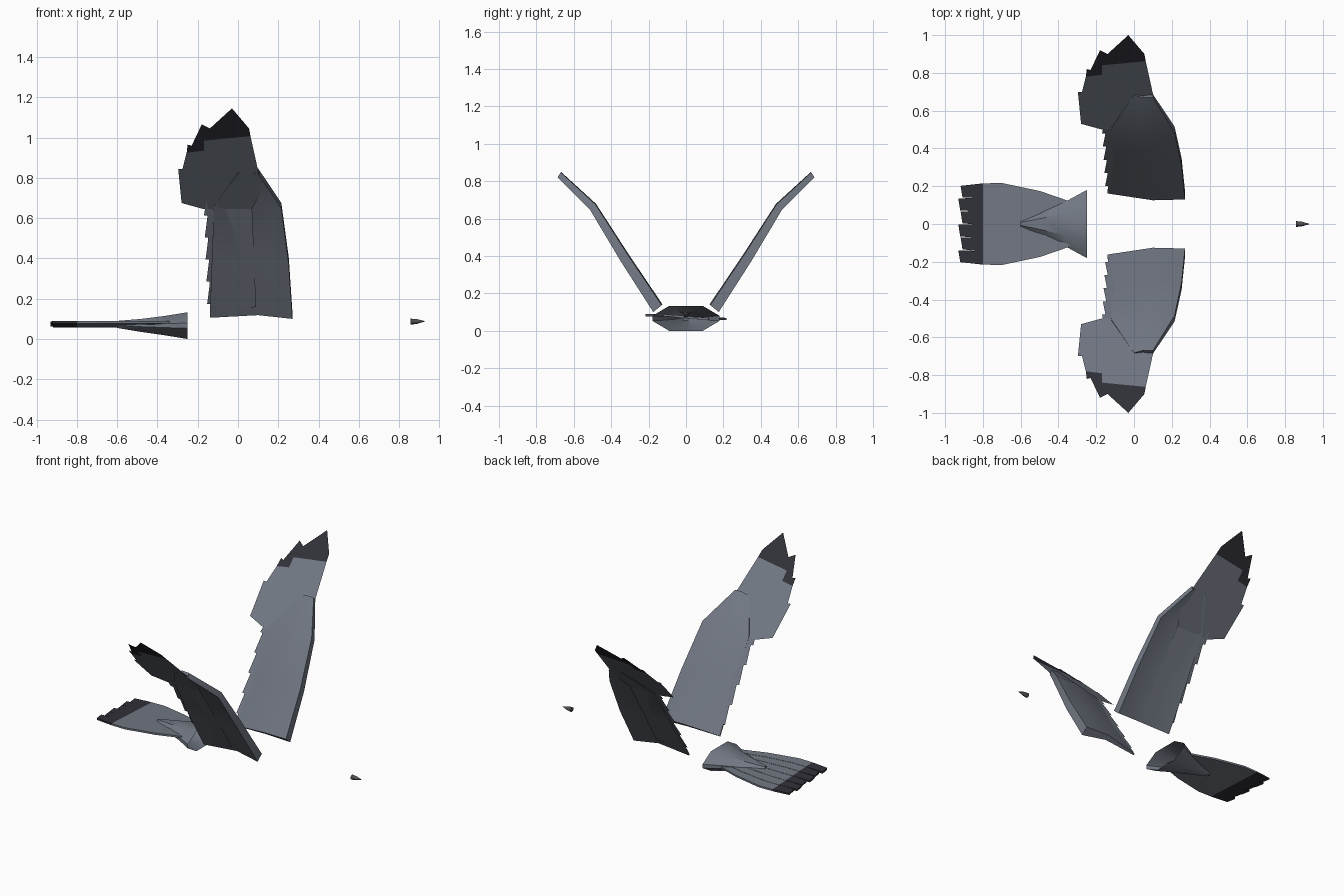
import bpy, bmesh, math

cube = bpy.data.objects.get("Cube")
if cube:
    bpy.data.objects.remove(cube, do_unlink=True)


def material(name, colour):
    m = bpy.data.materials.new(name)
    m.use_nodes = True
    m.diffuse_color = (*colour, 1)
    node = next(n for n in m.node_tree.nodes if n.type == "BSDF_PRINCIPLED")
    node.inputs["Base Color"].default_value = (*colour, 1)
    node.inputs["Roughness"].default_value = 0.8
    return m


GREY = material("slate_grey", (0.165, 0.185, 0.225))
DARK = material("charcoal", (0.03, 0.03, 0.04))
BEAK = material("beak_grey", (0.085, 0.085, 0.095))


def finish(name, bm, mats, smooth=True, mirror=False):
    mesh = bpy.data.meshes.new(name)
    bm.to_mesh(mesh)
    bm.free()
    ob = bpy.data.objects.new(name, mesh)
    bpy.context.collection.objects.link(ob)
    for m in mats:
        mesh.materials.append(m)
    if mirror:
        mod = ob.modifiers.new("mirror", "MIRROR")
        mod.use_axis = (False, True, False)
        mod.use_mirror_merge = False
    if smooth:
        bpy.ops.object.select_all(action="DESELECT")
        ob.select_set(True)
        bpy.context.view_layer.objects.active = ob
        bpy.ops.object.shade_smooth_by_angle(angle=math.radians(35))
    return ob


def loft(bm, rings, cap_start=True, cap_end=True):
    loops = [[bm.verts.new(p) for p in ring] for ring in rings]
    n = len(loops[0])
    for a, b in zip(loops, loops[1:]):
        for i in range(n):
            j = (i + 1) % n
            bm.faces.new((a[i], a[j], b[j], b[i]))
    if cap_start:
        bm.faces.new(loops[0])
    if cap_end:
        bm.faces.new(loops[-1])
    bmesh.ops.recalc_face_normals(bm, faces=bm.faces)


# Wing arm: cambered section, thick at the leading edge
# station: leading x, ridge x, trailing x, upper (y, z), lower (y, z)
stations = [
    (0.27, 0.10, -0.14, (0.13, 0.137), (0.175, 0.10)),
    (0.252, 0.09, -0.13, (0.31, 0.405), (0.348, 0.37)),
    (0.215, 0.07, -0.12, (0.484, 0.676), (0.515, 0.65)),
    (0.10, 0.05, 0.0, (0.67, 0.847), (0.687, 0.82)),
]


def section(lead, ridge, trail, up, low):
    shape = [(lead, 1), (ridge, 1.1), (trail, 0.3), (trail, 0.15), (ridge, 0.5), (lead, 0)]
    return [(x, low[0] + h * (up[0] - low[0]), low[1] + h * (up[1] - low[1]))
            for x, h in shape]


bm = bmesh.new()
loft(bm, [section(*s) for s in stations])
finish("wing_arms", bm, [GREY], mirror=True)


# Flight feathers: thin sheets bent upward at the wrist
def sheet_z(y):
    return y + 0.145 if y > 0.5 else 0.645 + (y - 0.5) * 1.567


def sheet(bm, outline, index=0):
    face = bm.faces.new([bm.verts.new((x, y, sheet_z(y))) for x, y in outline])
    face.material_index = index


inner = [(0.09, 0.19), (-0.14, 0.17)]
for i in range(5):
    y = 0.2 + i * 0.07
    inner += [(-0.137 - 0.004 * i, y), (-0.153 - 0.004 * i, y), (-0.14 - 0.004 * i, y + 0.065)]
inner += [(-0.15, 0.5), (0.07, 0.5)]
bm = bmesh.new()
sheet(bm, inner)
finish("inner_feathers", bm, [GREY], smooth=False, mirror=True)

tip_line = [(-0.255, 0.78), (-0.17, 0.79), (-0.17, 0.84), (0.062, 0.862)]
bm = bmesh.new()
sheet(bm, [(0.07, 0.5), (-0.17, 0.5), (-0.28, 0.53), (-0.297, 0.7), (-0.275, 0.7)]
      + tip_line + [(0.1, 0.69), (0.13, 0.62)])
sheet(bm, tip_line[::-1] + [(-0.25, 0.82), (-0.23, 0.815), (-0.18, 0.92), (-0.14, 0.9),
                            (-0.03, 1.0), (0.055, 0.9)], 1)
finish("outer_feathers", bm, [GREY, DARK], smooth=False, mirror=True)

# Rump: open shell tapering back into the tail
profile = [(-0.25, 0.18, 0.0, 0.133), (-0.36, 0.12, 0.018, 0.115),
           (-0.48, 0.065, 0.035, 0.1), (-0.6, 0.015, 0.055, 0.09)]
rings = []
for x, w, lo, hi in profile:
    mid, t = (lo + hi) / 2, (hi - lo) * 0.1
    rings.append([(x, w * 0.5, hi), (x, w, mid + t), (x, w, mid - t), (x, w * 0.5, lo),
                  (x, -w * 0.5, lo), (x, -w, mid - t), (x, -w, mid + t), (x, -w * 0.5, hi)])
bm = bmesh.new()
loft(bm, rings, cap_start=False)
finish("rump", bm, [GREY], smooth=True)

# Tail fan: six thin overlapping feathers with dark ends
fan = [(-0.34, 0.12), (-0.5, 0.175), (-0.7, 0.217), (-0.8, 0.215), (-0.92, 0.205)]
COUNT = 6
for i in range(COUNT):
    f0, f1 = (2 * i / COUNT - 1), (2 * (i + 1) / COUNT - 1)
    z = 0.083 - 0.0035 * i
    rings = []
    for k, (x, w) in enumerate(fan):
        tip = k == len(fan) - 1
        a, b = w * f0 - 0.004 * (not tip and i > 0), w * f1
        xa = x + (0.012 if tip and i % 2 else 0)
        xb = xa - (0.01 if tip else 0)
        if tip:
            a, b = a + 0.003, b - 0.003
        rings.append([(xa, a, z + 0.006), (xb, b, z + 0.004),
                      (xb, b, z - 0.008), (xa, a, z - 0.006)])
    bm = bmesh.new()
    loft(bm, rings)
    for face in bm.faces:
        face.material_index = int(face.calc_center_median().x < -0.8)
    finish(f"tail_feather_{i + 1}", bm, [GREY, DARK], smooth=False)

# Beak tip: small cone pointing forward
rings = []
for x, r, z in [(0.857, 0.016, 0.086), (0.89, 0.012, 0.087), (0.928, 0.001, 0.088)]:
    rings.append([(x, r * math.cos(a * math.tau / 10), z + r * math.sin(a * math.tau / 10))
                  for a in range(10)])
bm = bmesh.new()
loft(bm, rings)
finish("beak_tip", bm, [BEAK])
